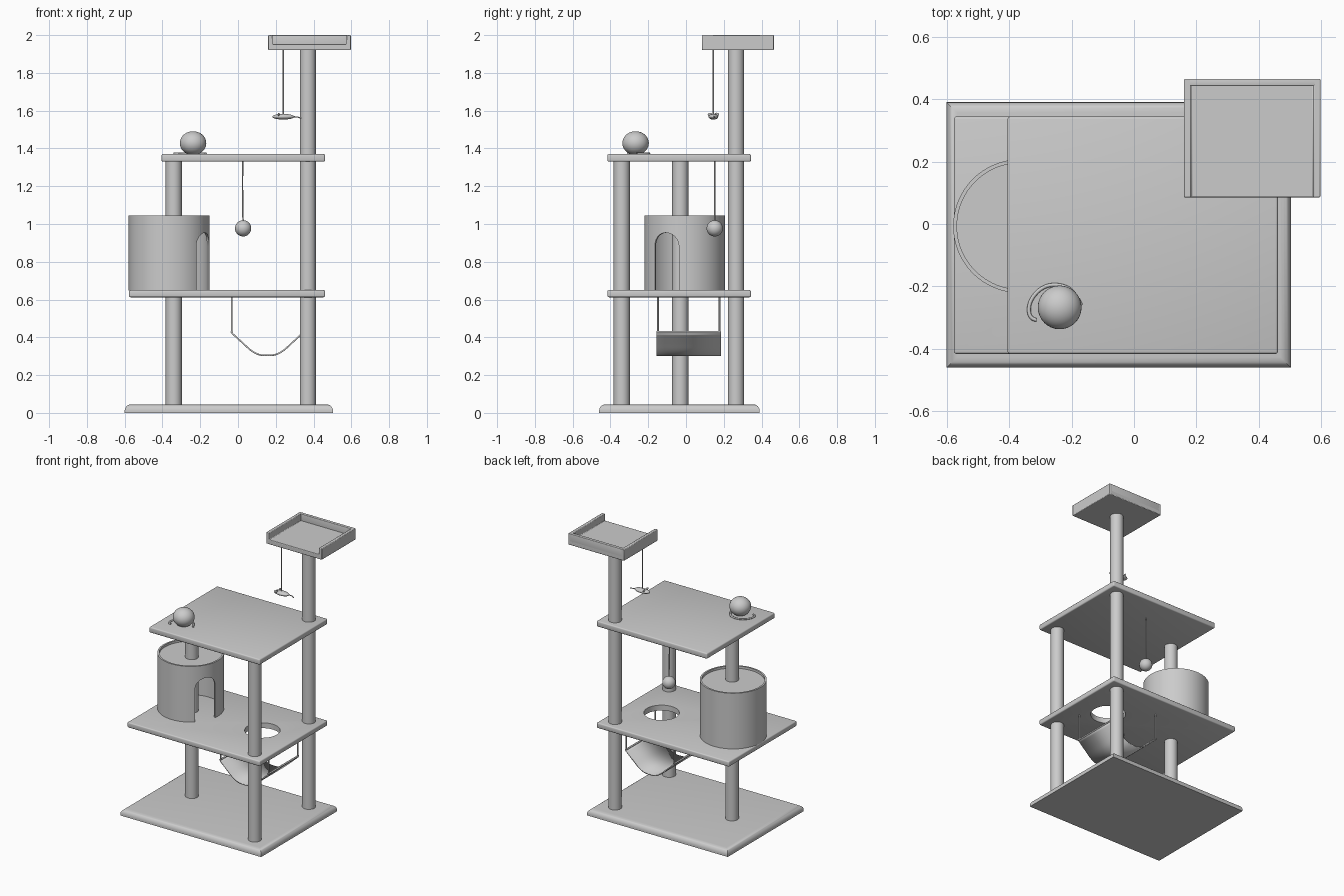
import bpy, bmesh, math
from mathutils import Matrix, Vector

if "Cube" in bpy.data.objects:
    bpy.data.objects.remove(bpy.data.objects["Cube"])


def finish(name, bm, smooth=True):
    bmesh.ops.recalc_face_normals(bm, faces=bm.faces)
    me = bpy.data.meshes.new(name)
    bm.to_mesh(me)
    bm.free()
    ob = bpy.data.objects.new(name, me)
    bpy.context.collection.objects.link(ob)
    bpy.ops.object.select_all(action='DESELECT')
    ob.select_set(True)
    bpy.context.view_layer.objects.active = ob
    if smooth:
        bpy.ops.object.shade_smooth_by_angle(angle=math.radians(35))
    return ob


def box_bm(lo, hi):
    bm = bmesh.new()
    lo, hi = Vector(lo), Vector(hi)
    bmesh.ops.create_cube(bm, size=1, matrix=Matrix.Translation((lo + hi) / 2) @ Matrix.Diagonal((*(hi - lo), 1)))
    return bm


def board(name, lo, hi, bevel):
    bm = box_bm(lo, hi)
    bmesh.ops.bevel(bm, geom=bm.edges[:], offset=bevel, segments=3, profile=0.5, affect='EDGES')
    return finish(name, bm)


def cylinder(name, x, y, r, z0, z1, n=48):
    bm = bmesh.new()
    bmesh.ops.create_cone(bm, cap_ends=True, segments=n, radius1=r, radius2=r, depth=z1 - z0,
                          matrix=Matrix.Translation((x, y, (z0 + z1) / 2)))
    return finish(name, bm)


def ball(name, loc, radii):
    bm = bmesh.new()
    bmesh.ops.create_uvsphere(bm, u_segments=32, v_segments=20, radius=1,
                              matrix=Matrix.Translation(loc) @ Matrix.Diagonal((*radii, 1)))
    return finish(name, bm)


def cord(name, pts, r, curved=False):
    cu = bpy.data.curves.new(name, 'CURVE')
    cu.dimensions = '3D'
    cu.bevel_depth = r
    cu.bevel_resolution = 3
    cu.use_fill_caps = True
    sp = cu.splines.new('NURBS' if curved else 'POLY')
    sp.points.add(len(pts) - 1)
    for p, co in zip(sp.points, pts):
        p.co = (*co, 1)
    if curved:
        sp.order_u = 3
        sp.use_endpoint_u = True
        sp.resolution_u = 8
    ob = bpy.data.objects.new(name, cu)
    bpy.context.collection.objects.link(ob)
    return ob


def extrude_profile(name, outline, depth_vec):
    bm = bmesh.new()
    f = bm.faces.new([bm.verts.new(p) for p in outline])
    ex = bmesh.ops.extrude_face_region(bm, geom=[f])
    bmesh.ops.translate(bm, vec=depth_vec, verts=[g for g in ex['geom'] if isinstance(g, bmesh.types.BMVert)])
    return finish(name, bm)


def cut(ob, cutter):
    m = ob.modifiers.new("cut", 'BOOLEAN')
    m.object = cutter
    m.operation = 'DIFFERENCE'
    m.solver = 'EXACT'
    bpy.ops.object.select_all(action='DESELECT')
    ob.select_set(True)
    bpy.context.view_layer.objects.active = ob
    bpy.ops.object.modifier_apply(modifier=m.name)
    bpy.data.objects.remove(cutter)
    bpy.ops.object.shade_smooth_by_angle(angle=math.radians(35))


# Base with rounded upper rim
bm = box_bm((-0.6, -0.46, 0), (0.503, 0.39, 0.045))
top = [e for e in bm.edges if all(v.co.z > 0.04 for v in e.verts)]
bmesh.ops.bevel(bm, geom=top, offset=0.034, segments=6, profile=0.5, affect='EDGES')
finish("base", bm)

# Platforms, the middle one with a climbing hole
middle = board("middle_platform", (-0.577, -0.416, 0.612), (0.461, 0.344, 0.65), 0.008)
cut(middle, cylinder("hole_cutter", 0.205, -0.02, 0.114, 0.5, 0.8))
board("upper_platform", (-0.405, -0.416, 1.33), (0.461, 0.344, 1.37), 0.008)

# Posts
for name, x, y, z in (("tall_post", 0.37, 0.265, 1.925), ("front_post", 0.37, -0.34, 1.335),
                      ("left_post", -0.34, -0.03, 1.335)):
    cylinder(name, x, y, 0.043, 0.04, z)

# Round house with arched doorway and recessed lid
hx, hy, hr = -0.365, -0.007, 0.214
house = cylinder("house_wall", hx, hy, hr, 0.648, 1.044, 96)
cut(house, cylinder("inside_cutter", hx, hy, hr - 0.012, 0.5, 1.2, 96))
a = math.radians(-28)
out, side = Vector((math.cos(a), math.sin(a), 0)), Vector((-math.sin(a), math.cos(a), 0))
w = 0.072
flat = [(-w, 0.6), (w, 0.6)] + [(w * math.cos(math.pi * i / 24), 0.882 + w * math.sin(math.pi * i / 24))
                                for i in range(25)]
arch = extrude_profile("door_cutter", [Vector((hx, hy, z)) + out * 0.1 + side * s for s, z in flat], out * 0.2)
cut(house, arch)
cylinder("house_lid", hx, hy, hr - 0.01, 1.012, 1.028, 96)

# Top tray, open at the front
x0, x1, y0, y1 = 0.16, 0.597, 0.085, 0.465
t = 0.023
tray = [(x0, 1.92), (x1, 1.92), (x1, 2), (x1 - t, 2), (x1 - t, 1.952), (x0 + t, 1.952), (x0 + t, 2), (x0, 2)]
ob = extrude_profile("top_tray", [(x, y0, z) for x, z in tray], (0, y1 - y0, 0))
m = ob.modifiers.new("soft_edges", 'BEVEL')
m.width, m.segments = 0.004, 2
board("tray_back_wall", (x0 + 0.004, y1 - t, 1.93), (x1 - 0.004, y1, 2), 0.004)

# Hammock cloth hung on cords
ya, yb = -0.155, 0.185
half = [(0, 0.304), (0.045, 0.309), (0.085, 0.33), (0.13, 0.37), (0.188, 0.423)]
line = [(-x, z) for x, z in reversed(half[1:])] + half
sag = cord("sag", [(0, 0, 0)] * 2, 0)
bpy.data.objects.remove(sag)
bm = bmesh.new()
pts = []
for i in range(len(line) - 1):
    p = [Vector(line[max(0, min(len(line) - 1, i + k))]) for k in (-1, 0, 1, 2)]
    for s in range(4):
        u = s / 4
        pts.append(0.5 * (2 * p[1] + (p[2] - p[0]) * u + (2 * p[0] - 5 * p[1] + 4 * p[2] - p[3]) * u * u
                          + (3 * p[1] - p[0] - 3 * p[2] + p[3]) * u ** 3))
pts.append(Vector(line[-1]))
rows = [[bm.verts.new((0.155 + q.x, y, q.y)) for y in (ya, yb)] for q in pts]
for r0, r1 in zip(rows, rows[1:]):
    bm.faces.new((r0[0], r1[0], r1[1], r0[1]))
cloth = finish("hammock", bm)
m = cloth.modifiers.new("thickness", 'SOLIDIFY')
m.thickness, m.offset = 0.008, 0
for s in (-1, 1):
    x = 0.155 + s * 0.188
    cord("hammock_rod", [(x, ya, 0.428), (x, yb, 0.428)], 0.006)
    for y in (ya + 0.007, yb - 0.007):
        cord("hammock_cord", [(x, y, 0.425), (x, y, 0.62)], 0.005)

# Hanging ball
ball("hanging_ball", (0.027, 0.152, 0.977), (0.043, 0.043, 0.043))
cord("ball_string", [(0.025, 0.152, 1.335), (0.022, 0.152, 1.18), (0.027, 0.152, 1.01)], 0.004, True)

# Hanging mouse toy
mx, my, mz = 0.24, 0.145, 1.568
ball("mouse_body", (mx, my, mz), (0.058, 0.026, 0.015))
for s in (-1, 1):
    ball("mouse_ear", (mx - 0.025, my + s * 0.018, mz + 0.012), (0.005, 0.012, 0.009))
cord("mouse_tail", [(mx + 0.05, my, mz), (mx + 0.075, my + 0.01, mz), (mx + 0.095, my, mz - 0.008)], 0.003, True)
cord("mouse_string", [(mx, my, 1.925), (mx, my, mz)], 0.004)

# Yarn ball with loose end
ball("yarn_ball", (-0.238, -0.267, 1.428), (0.07, 0.07, 0.063))
cord("yarn_tail", [(x, y, 1.374) for x, y in ((-0.312, -0.307), (-0.335, -0.305), (-0.338, -0.25), (-0.295, -0.2),
                                              (-0.24, -0.192), (-0.19, -0.215), (-0.17, -0.26))], 0.006, True)
